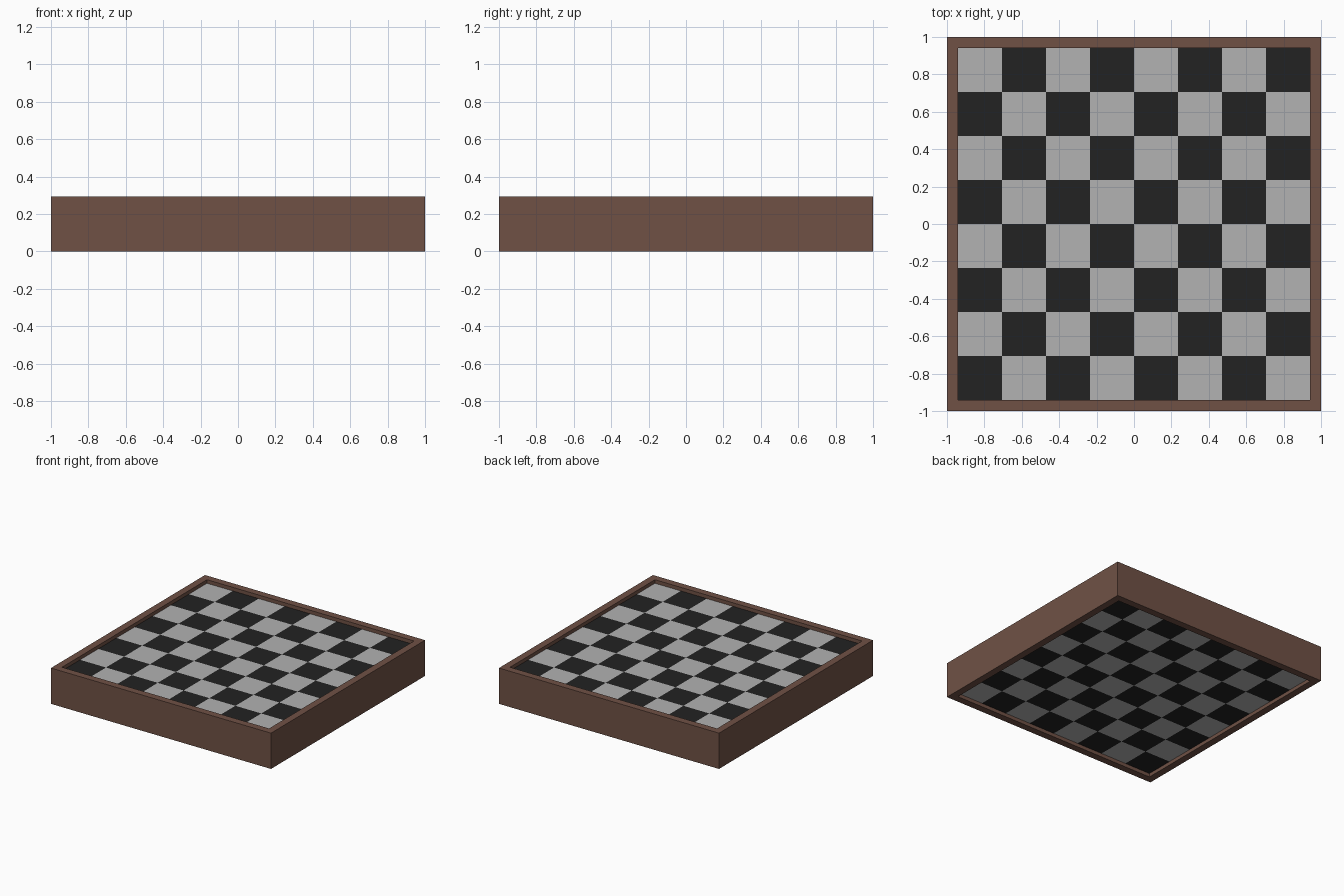
import bpy, bmesh
from mathutils import Matrix, Vector

if "Cube" in bpy.data.objects:
    bpy.data.objects.remove(bpy.data.objects["Cube"])

U = 2 / 17          # half a square; the whole board is 17 units wide
HEIGHT = 2.5 * U
TILE = 2 * U


def material(name, rgb):
    mat = bpy.data.materials.new(name)
    mat.diffuse_color = (*rgb, 1)
    mat.use_nodes = True
    mat.node_tree.nodes["Principled BSDF"].inputs["Base Color"].default_value = mat.diffuse_color
    return mat


def add_object(name, bm, mat):
    mesh = bpy.data.meshes.new(name)
    bm.to_mesh(mesh)
    bm.free()
    mesh.materials.append(mat)
    obj = bpy.data.objects.new(name, mesh)
    bpy.context.collection.objects.link(obj)
    return obj


# Frame: a square ring with mitred corners, open at top and bottom
def build_frame(mat):
    bm = bmesh.new()
    corners = [(-1, -1), (1, -1), (1, 1), (-1, 1)]
    inner = 8 * TILE / 2
    profile = [(1, 0), (1, HEIGHT), (inner, HEIGHT), (inner, 0)]
    rings = [[bm.verts.new((cx * r, cy * r, z)) for r, z in profile]
             for cx, cy in corners]
    for i in range(4):
        a, b = rings[i], rings[(i + 1) % 4]
        for k in range(4):
            n = (k + 1) % 4
            bm.faces.new((a[k], b[k], b[n], a[n]))
    bmesh.ops.recalc_face_normals(bm, faces=bm.faces)
    return add_object("frame", bm, mat)


# Squares: cubes of one colour, recessed evenly from both faces of the frame
def build_squares(name, parity, mat):
    bm = bmesh.new()
    for i in range(8):
        for j in range(8):
            if (i + j) % 2 == parity:
                pos = Vector(((i - 3.5) * TILE, (j - 3.5) * TILE, HEIGHT / 2))
                bmesh.ops.create_cube(bm, size=TILE,
                                      matrix=Matrix.Translation(pos))
    return add_object(name, bm, mat)


build_frame(material("brown_wood", (0.162, 0.083, 0.06)))
build_squares("dark_squares", 0, material("dark", (0.016, 0.016, 0.016)))
build_squares("light_squares", 1, material("light", (0.445, 0.445, 0.445)))
